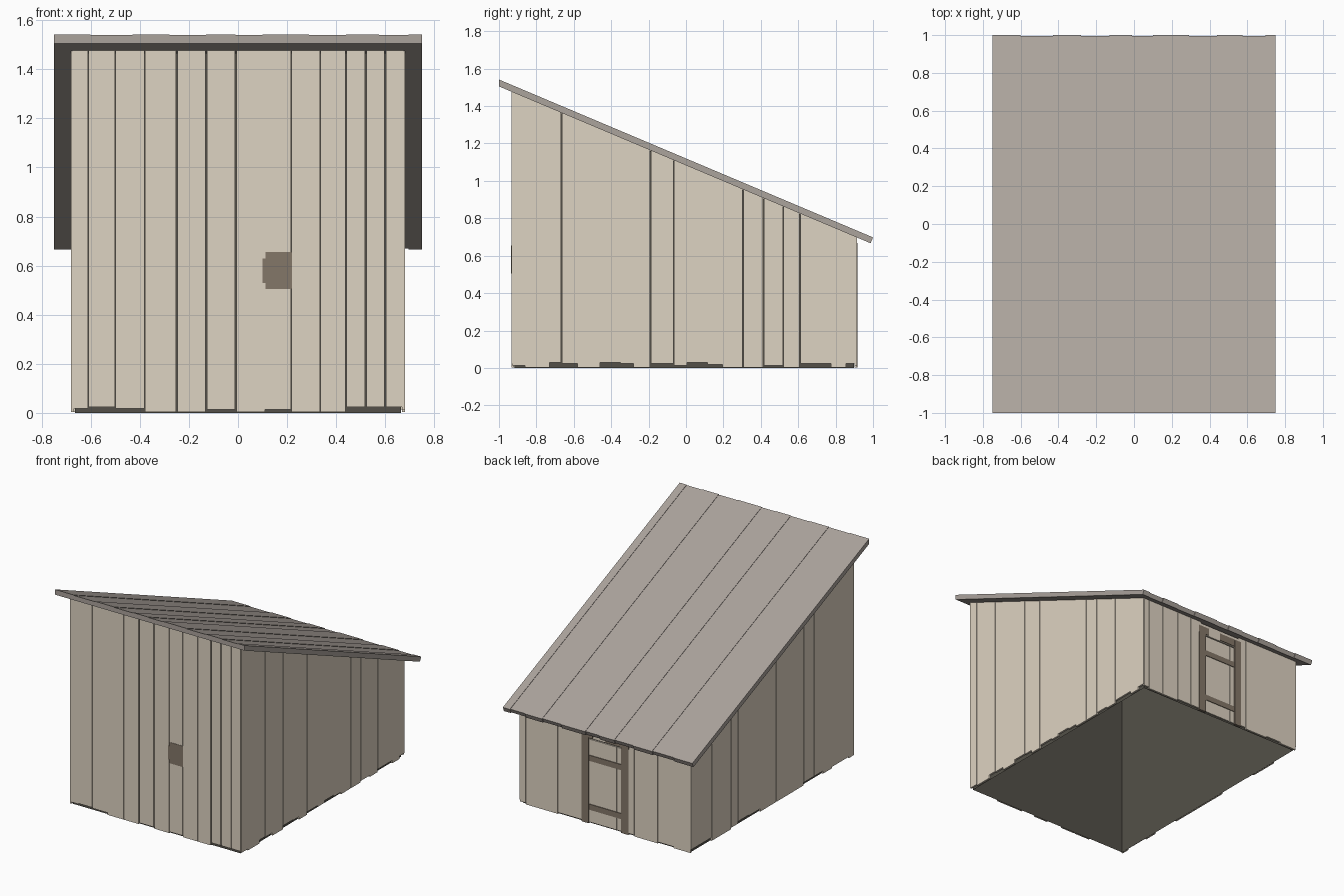
import bpy
import bmesh
import math
import random

random.seed(4)
default_cube = bpy.data.objects.get("Cube")
if default_cube:
    bpy.data.objects.remove(default_cube, do_unlink=True)


def make_material(name, rgb):
    """Create a flat material from display colour bytes."""
    linear = [((c / 255 + 0.055) / 1.055) ** 2.4 for c in rgb] + [1.0]
    material = bpy.data.materials.new(name)
    material.use_nodes = True
    material.diffuse_color = linear
    shader = material.node_tree.nodes["Principled BSDF"]
    shader.inputs["Base Color"].default_value = linear
    shader.inputs["Roughness"].default_value = 0.9
    return material


pale_wood = make_material("pale weathered wood", (222, 211, 194))
roof_wood = make_material("grey roof wood", (171, 163, 156))
brown_wood = make_material("brown trim wood", (132, 119, 105))
dark_core = make_material("dark inner lining", (83, 80, 72))

# Overall dimensions
HALF_X, FRONT, BACK = 0.68, -0.934, 0.913
DEPTH = 0.012
INSET = 0.004
SLOPE = 0.422
NARROW, WIDE = 0.001, 0.006


def under_roof(y):
    return 1.505 - SLOPE * (y + 1)


def finish(name, bm, material):
    bmesh.ops.recalc_face_normals(bm, faces=bm.faces)
    mesh = bpy.data.meshes.new(name)
    bm.to_mesh(mesh)
    bm.free()
    mesh.materials.append(material)
    obj = bpy.data.objects.new(name, mesh)
    bpy.context.collection.objects.link(obj)
    return obj


def add_prism(bm, x0, x1, y0, y1, z0, z1=None, drop=0.0, floor=True):
    """Upright board; without z1 its top is cut to the roof slope."""
    corners = [(x0, y0), (x1, y0), (x1, y1), (x0, y1)]
    low = [bm.verts.new((x, y, z0)) for x, y in corners]
    high = [bm.verts.new((x, y, under_roof(y) - drop if z1 is None else z1))
            for x, y in corners]
    for i in range(4):
        j = (i + 1) % 4
        bm.faces.new((low[i], low[j], high[j], high[i]))
    bm.faces.new(high)
    if floor:
        bm.faces.new(low[::-1])


def board(name, x0, x1, y0, y1, z0, z1, material):
    bm = bmesh.new()
    add_prism(bm, x0, x1, y0, y1, z0, z1)
    return finish(name, bm, material)


def plank_wall(name, edges, place, lifts=None, wide=()):
    """Row of planks between edges (hundredths), with uneven lower ends."""
    bm = bmesh.new()
    for i, (a, b) in enumerate(zip(edges, edges[1:])):
        lift = lifts[i] / 100 if lifts else random.choice((0, 0, 0.01, 0.02, 0.025))
        start, end = [(WIDE if e in wide else NARROW) / 2 for e in (a, b)]
        add_prism(bm, *place(a / 100 + start, b / 100 - end), lift + 0.003)
    return finish(name, bm, pale_wood)


# Inner lining, open at the bottom and set just behind the planks
bm = bmesh.new()
inner_x = HALF_X - DEPTH
add_prism(bm, INSET - inner_x, inner_x - INSET, FRONT + DEPTH + INSET,
          BACK - DEPTH - INSET, 0, drop=INSET, floor=False)
finish("inner_lining", bm, dark_core)

# Plank walls
plank_wall("front_wall_planks",
           [-67.5, -61, -50, -38, -25, -13, -1, 11, 21.7, 33.5, 44, 52, 60, 67.5],
           lambda a, b: (a, b, FRONT, FRONT + DEPTH),
           [1.5, 2, 1.5, 0, 0, 1, 0, 1, 0, 0, 2, 2, 2], (-25, -13, -1, 44, 52, 60))
plank_wall("right_wall_planks",
           [-93, -86, -73, -66.5, -58, -46, -35, -28, -19, -6.5, 0.5, 11.5, 19.5,
            30.5, 41.5, 52, 61, 68.5, 77.5, 85.5, 91.3],
           lambda a, b: (inner_x, HALF_X, a, b),
           [1, 0, 2.5, 2, 0, 2.5, 2, 0, 2, 1, 2.5, 1.5, 0, 0, 1, 0, 2, 2, 0, 2],
           (-66.5, -19, 30.5, 41.5, 61))
plank_wall("left_wall_planks",
           [-93, -87, -68, -58, -48, -36, -18, -11, -5, 13, 26, 38, 46, 56, 68, 80, 91.3],
           lambda a, b: (-HALF_X, -inner_x, a, b), wide=(-48, -5, 46))
for name, edges in (("back_wall_planks_right", [17, 26, 37.6, 51, 63, 67.5]),
                    ("back_wall_planks_left", [-67.5, -62, -54, -49, -41.6, -32, -23, -17])):
    plank_wall(name, edges, lambda a, b: (a, b, BACK - DEPTH, BACK), wide=(63, -23))

# Short plank above the door
board("plank_above_door", -0.17, 0.17, BACK - DEPTH, BACK - 0.002, 0.61, 0.69, pale_wood)

# Back door with its frame and cross boards
for name, a, b in (("door_plank_wide", -0.088, 0.13), ("door_plank_narrow", -0.13, -0.09)):
    board(name, a, b, BACK - DEPTH, BACK - 0.003, 0.01, 0.603, pale_wood)
for side, x in (("right", 0.157), ("left", -0.157)):
    board("door_post_" + side, x - 0.028, x + 0.028, BACK - DEPTH, BACK + 0.004,
          0.003, 0.66, brown_wood)
for name, a, b in (("door_lintel_long", -0.187, 0.0), ("door_lintel_short", 0.1, 0.187)):
    board(name, a, b, BACK - DEPTH, BACK + 0.003, 0.615, 0.668, brown_wood)
for name, z in (("door_upper_crossboard", 0.47), ("door_lower_crossboard", 0.12)):
    board(name, -0.13, 0.13, BACK - DEPTH, BACK + 0.002, z - 0.02, z + 0.02, brown_wood)

# Small hatch nearly flush with the front wall
board("front_hatch", 0.112, 0.219, FRONT - 0.002, FRONT + 0.002, 0.505, 0.655, brown_wood)
board("front_hatch_hinge", 0.1, 0.114, FRONT - 0.0015, FRONT + 0.002, 0.53, 0.628, brown_wood)

# Sloping roof planks: plumb front cut, square rear cut, slightly uneven heights
angle = math.atan(SLOPE)
THICK = 0.034
roof_edges = [-75, -60, -43, -28, -13, -1, 10, 29, 44, 57.5, 69.5, 75]
lowered = [0, 1, 0, 1, 0, 1, 0, 1, 0, 1, 0]
bm = bmesh.new()
for a, b, low in zip(roof_edges, roof_edges[1:], lowered):
    top = THICK / math.cos(angle) - low * 0.003
    rear = 1 - low * 0.006
    rear_low = rear - THICK * math.sin(angle)
    profile = [(-1, under_roof(-1)), (rear_low, under_roof(rear_low)),
               (rear, under_roof(rear) + top), (-1, under_roof(-1) + top)]
    first, second = [[bm.verts.new((x / 100, y, z)) for y, z in profile] for x in (a, b)]
    bm.faces.new(first)
    bm.faces.new(second[::-1])
    for i in range(4):
        j = (i + 1) % 4
        bm.faces.new((first[i], first[j], second[j], second[i]))
finish("roof_planks", bm, roof_wood)
